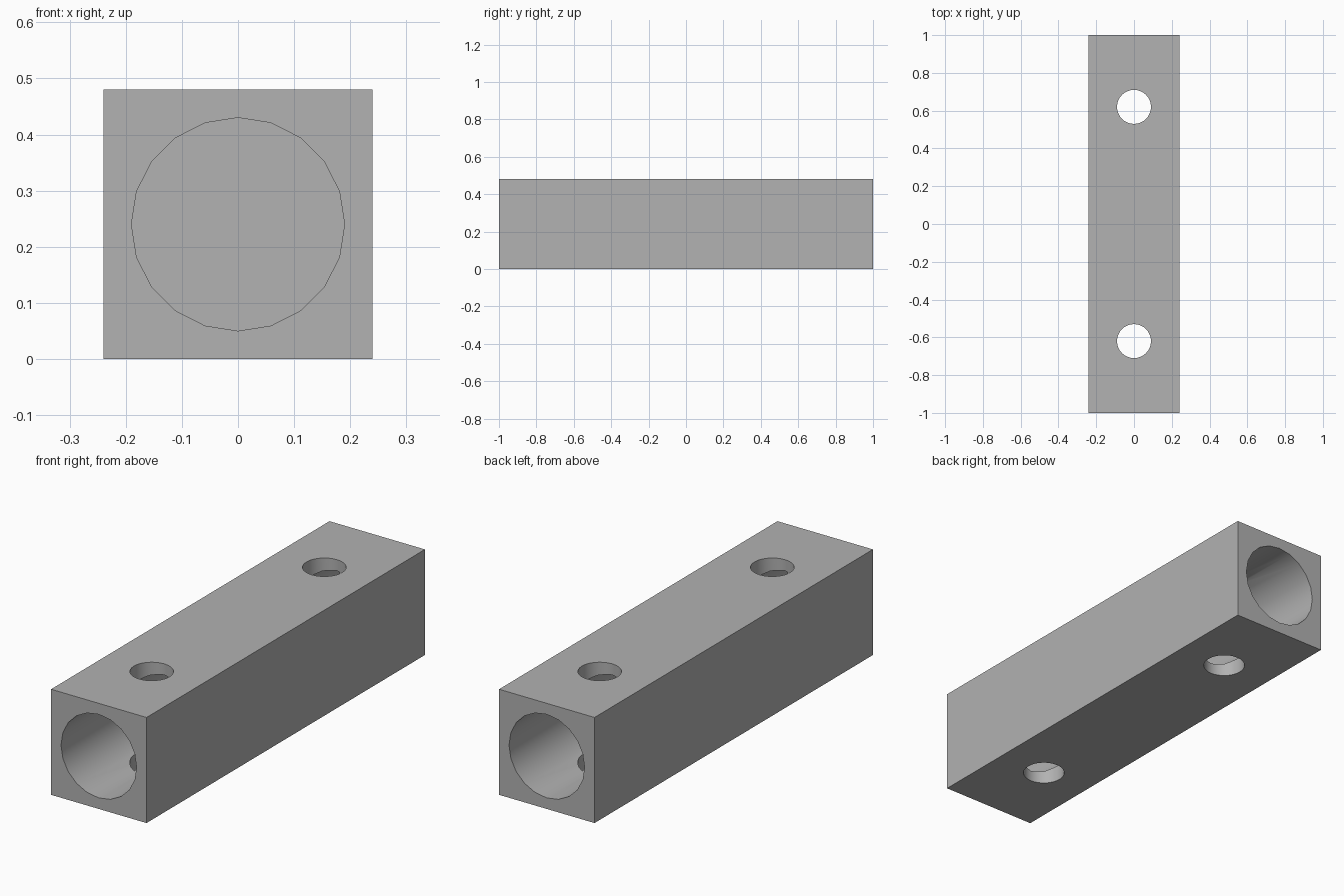
import bpy
import math

if "Cube" in bpy.data.objects:
    bpy.data.objects.remove(bpy.data.objects["Cube"], do_unlink=True)

WIDTH, LENGTH = 0.48, 2.0
MID = WIDTH / 2
BORE_RADIUS, BORE_DEPTH = 0.19, 0.76
HOLE_RADIUS, HOLE_Y = 0.09, 0.62

grey = bpy.data.materials.new("plain grey")
grey.use_nodes = True
colour = (0.445, 0.445, 0.445, 1)
grey.diffuse_color = colour
grey.node_tree.nodes["Principled BSDF"].inputs["Base Color"].default_value = colour

# Square bar
bpy.ops.mesh.primitive_cube_add(size=1, location=(0, 0, MID))
bar = bpy.context.object
bar.name = "connector_block"
bar.scale = (WIDTH, LENGTH, WIDTH)
bpy.ops.object.transform_apply(location=False, rotation=False, scale=True)
bar.data.materials.append(grey)


def drill(name, sides, radius, depth, location, tilt=0):
    """Cut a cylinder out of the bar."""
    bpy.ops.mesh.primitive_cylinder_add(
        vertices=sides, radius=radius, depth=depth,
        location=location, rotation=(tilt, 0, 0))
    cutter = bpy.context.object
    cutter.name = name
    cutter.data.materials.append(grey)
    cut = bar.modifiers.new(name, "BOOLEAN")
    cut.operation = "DIFFERENCE"
    cut.solver = "EXACT"
    cut.object = cutter
    bpy.context.view_layer.objects.active = bar
    bpy.ops.object.modifier_apply(modifier=name)
    bpy.data.objects.remove(cutter, do_unlink=True)


# Blind socket in each end, crossed by a vertical pin hole
for end in (-1, 1):
    drill("socket_cutter", 20, BORE_RADIUS, BORE_DEPTH * 2,
          (0, end * LENGTH / 2, MID), math.pi / 2)
    drill("pin_hole_cutter", 32, HOLE_RADIUS, WIDTH * 2, (0, end * HOLE_Y, MID))

# Smooth bores with crisp edges
bpy.ops.object.select_all(action="DESELECT")
bar.select_set(True)
bpy.context.view_layer.objects.active = bar
bpy.ops.object.shade_smooth_by_angle(angle=math.radians(30))
